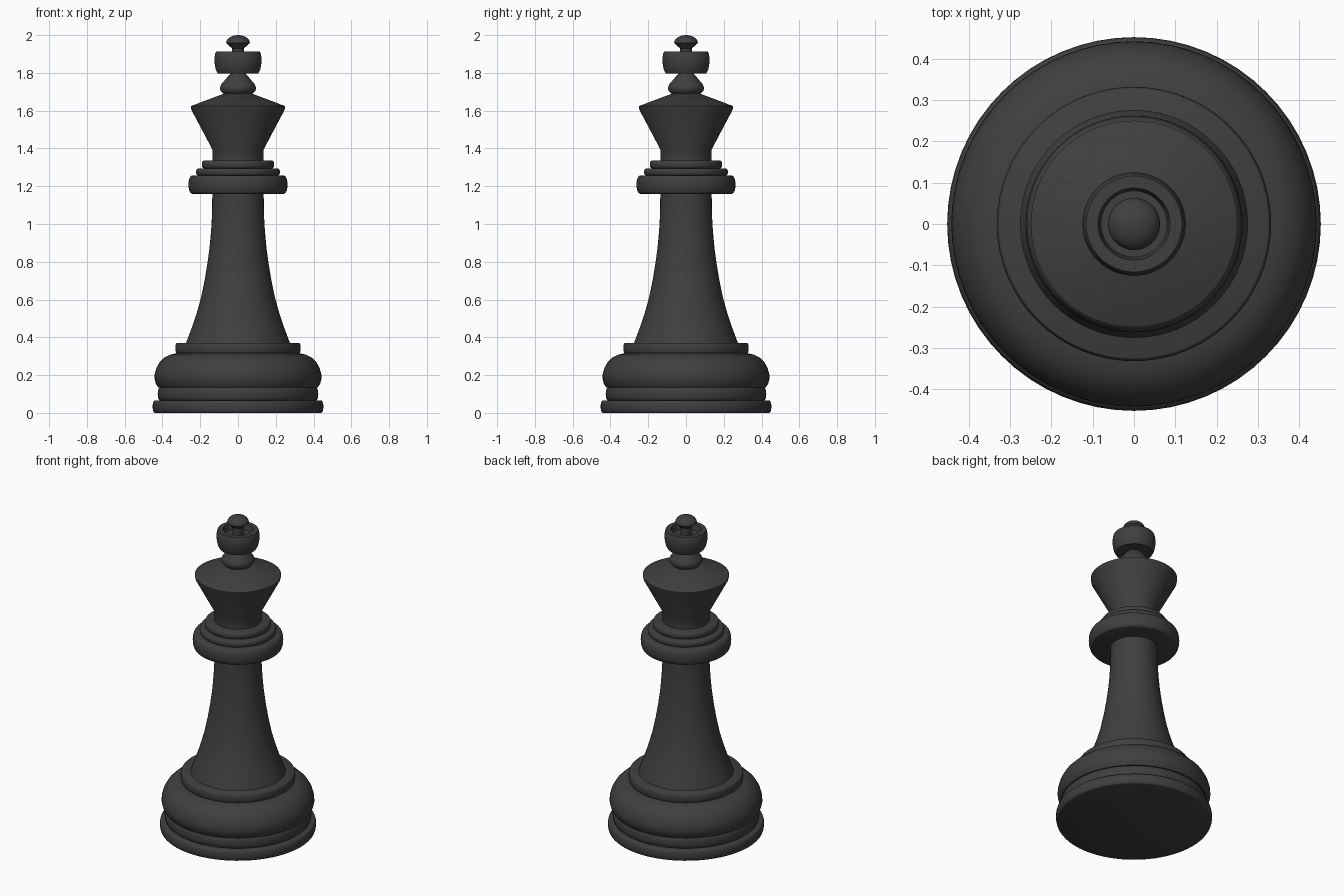
import bpy, bmesh, math

if "Cube" in bpy.data.objects:
    bpy.data.objects.remove(bpy.data.objects["Cube"])

SEGMENTS = 64
mat = bpy.data.materials.new("dark_wood")
mat.diffuse_color = (0.05, 0.05, 0.05, 1)
mat.use_nodes = True
mat.node_tree.nodes["Principled BSDF"].inputs["Base Color"].default_value = mat.diffuse_color


def lathe(name, profile):
    """Closed turned part from (radius, z) points, bottom to top."""
    bm = bmesh.new()
    pts = [(0, profile[0][1])] + profile
    if profile[-1][0] > 0:
        pts.append((0, profile[-1][1]))
    verts = [bm.verts.new((r, 0, z)) for r, z in pts]
    edges = [bm.edges.new(pair) for pair in zip(verts, verts[1:])]
    bmesh.ops.spin(bm, geom=verts + edges, cent=(0, 0, 0), axis=(0, 0, 1),
                   angle=math.tau, steps=SEGMENTS, use_duplicate=False)
    bmesh.ops.remove_doubles(bm, verts=bm.verts[:], dist=1e-5)
    bmesh.ops.recalc_face_normals(bm, faces=bm.faces[:])
    mesh = bpy.data.meshes.new(name)
    bm.to_mesh(mesh)
    bm.free()
    mesh.shade_smooth()
    mesh.set_sharp_from_angle(angle=math.radians(35))
    mesh.materials.append(mat)
    obj = bpy.data.objects.new(name, mesh)
    bpy.context.collection.objects.link(obj)
    return obj


def rounded_ring(name, z0, z1, radius, bulge):
    """Disc whose side swells out by bulge at mid height."""
    n = 10
    mid, half = (z0 + z1) / 2, (z1 - z0) / 2
    angles = [math.pi * (i / n - 0.5) for i in range(n + 1)]
    lathe(name, [(radius - bulge + bulge * math.cos(a), mid + half * math.sin(a))
                 for a in angles])


# Stepped foot
rounded_ring("foot_disc", 0, 0.066, 0.452, 0.012)
rounded_ring("foot_step", 0.066, 0.135, 0.425, 0.012)
lathe("foot_bulge", [(0.422, 0.135), (0.435, 0.155), (0.442, 0.18), (0.441, 0.205),
                     (0.432, 0.238), (0.415, 0.268), (0.39, 0.293), (0.36, 0.308),
                     (0.325, 0.316)])
rounded_ring("foot_collar", 0.316, 0.37, 0.332, 0.008)

# Flared stem
lathe("stem", [(0.275, 0.37), (0.245, 0.45), (0.218, 0.53), (0.196, 0.61),
               (0.177, 0.70), (0.162, 0.79), (0.150, 0.88), (0.142, 0.97),
               (0.137, 1.06), (0.136, 1.17)])

# Neck rings
rounded_ring("large_neck_ring", 1.16, 1.256, 0.262, 0.018)
rounded_ring("middle_neck_ring", 1.256, 1.294, 0.222, 0.012)
rounded_ring("small_neck_ring", 1.294, 1.336, 0.192, 0.012)

# Flared head
lathe("head", [(0.136, 1.33), (0.136, 1.395), (0.247, 1.605), (0.25, 1.624),
               (0.075, 1.69)])

# Finial bead, hollow-topped cup and domed knob
lathe("finial_bead", [(0.078, 1.69), (0.092, 1.704), (0.096, 1.72), (0.09, 1.738),
                      (0.04, 1.797)])
lathe("finial_cup", [(0.107, 1.796), (0.117, 1.815), (0.123, 1.845), (0.125, 1.87),
                     (0.122, 1.898), (0.116, 1.912), (0.087, 1.912), (0.08, 1.875)])
lathe("knob", [(0.032, 1.87), (0.032, 1.93), (0.063, 1.958)] +
      [(0.063 * math.cos(a), 1.958 + 0.042 * math.sin(a))
       for a in (math.pi / 2 * i / 8 for i in range(1, 8))] + [(0, 2.0)])
